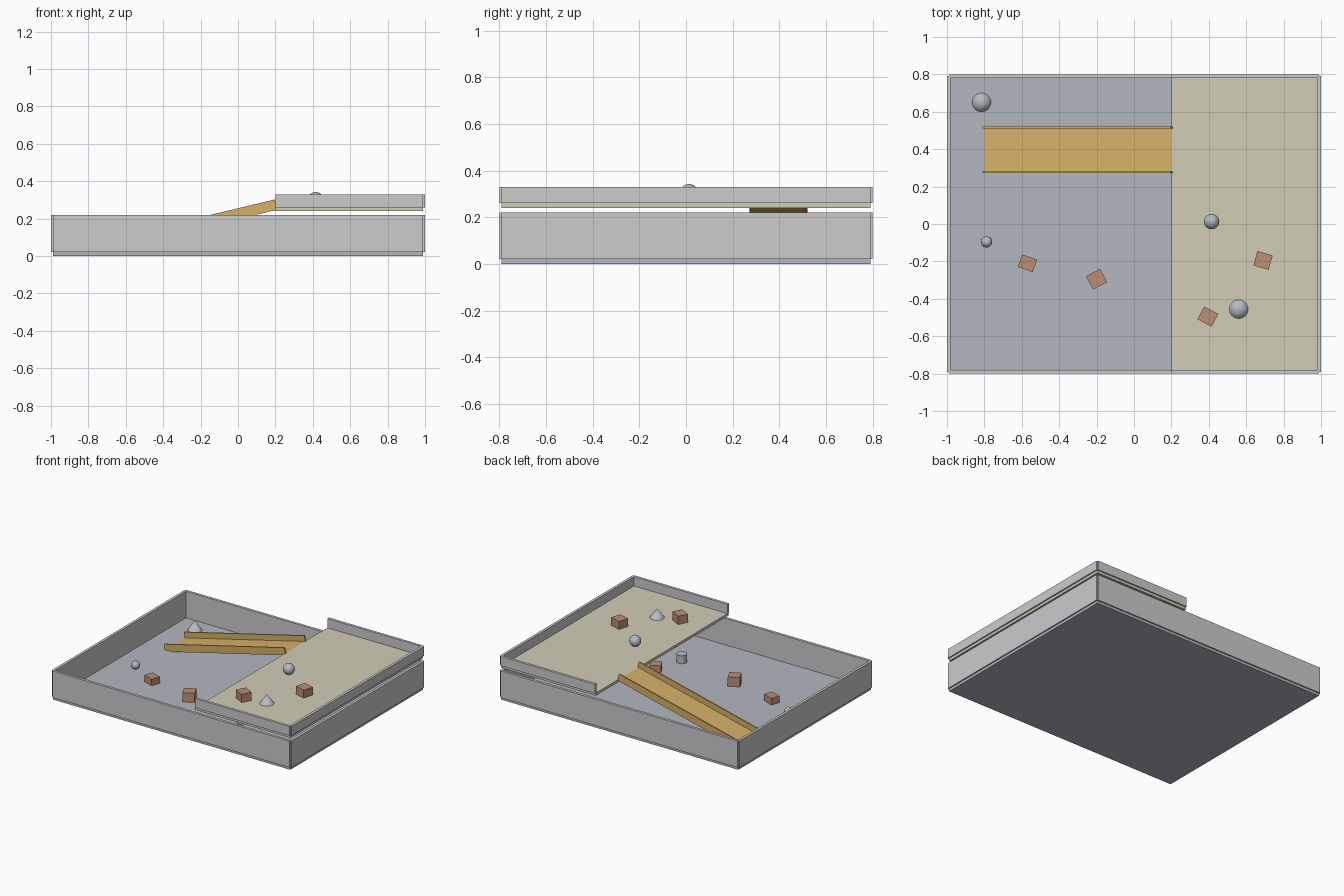
import bpy, math
from mathutils import Matrix, Vector

if "Cube" in bpy.data.objects:
    bpy.data.objects.remove(bpy.data.objects["Cube"])


def material(name, r, g, b):
    """Flat material from display values 0-255."""
    def lin(c):
        c /= 255
        return c / 12.92 if c <= 0.04045 else ((c + 0.055) / 1.055) ** 2.4
    m = bpy.data.materials.new(name)
    m.diffuse_color = (lin(r), lin(g), lin(b), 1)
    m.use_nodes = True
    m.node_tree.nodes["Principled BSDF"].inputs["Base Color"].default_value = m.diffuse_color
    return m


WALL = material("wall_grey", 204, 204, 206)
FLOOR = material("floor_blue_grey", 180, 183, 192)
DECK = material("deck_beige", 210, 205, 183)
RAMP = material("ramp_ochre", 214, 177, 105)
BRICK = material("block_brown", 187, 142, 116)
METAL = material("metal_grey", 182, 187, 195)


def finish(name, mat, smooth=False):
    ob = bpy.context.object
    ob.name = name
    ob.data.materials.append(mat)
    if smooth:
        bpy.ops.object.shade_smooth_by_angle(angle=math.radians(35))
    return ob


def box(name, mat, lo, hi, matrix=None):
    """Box between two corners, optionally placed by a matrix."""
    lo, hi = Vector(lo), Vector(hi)
    bpy.ops.mesh.primitive_cube_add(size=1)
    ob = finish(name, mat)
    ob.data.transform(Matrix.Translation((lo + hi) / 2) @ Matrix.Diagonal((*(hi - lo), 1)))
    if matrix:
        ob.matrix_world = matrix
    return ob


X, Y, T = 0.99, 0.79, 0.01        # floor half sizes, half wall thickness
DECK_X, DECK_Z = 0.2, 0.26        # deck edge and top
FLOOR_Z = 0.02

# Lower tray: floor and four walls centred on its edges
box("lower_floor", FLOOR, (-X, -Y, 0), (X, Y, FLOOR_Z))
for s, side in ((-1, "front"), (1, "back")):
    box("lower_wall_" + side, WALL, (-X, s * Y - T, FLOOR_Z), (X, s * Y + T, 0.22))
    box("deck_wall_" + side, WALL, (DECK_X, s * Y - T, DECK_Z), (X, s * Y + T, 0.33))
for s, side in ((-1, "left"), (1, "right")):
    box("lower_wall_" + side, WALL, (s * X - T, -Y, FLOOR_Z), (s * X + T, Y, 0.22))

# Raised deck, open towards the ramp
box("deck_floor", DECK, (DECK_X, -Y, 0.24), (X, Y, DECK_Z))
box("deck_wall_right", WALL, (X - T, -Y, DECK_Z), (X + T, Y, 0.33))

# Sloped ramp with two side rails
rise = DECK_Z - FLOOR_Z
place = Matrix.Translation((-0.3, 0.396, (DECK_Z + FLOOR_Z) / 2)) @ Matrix.Rotation(-math.atan(rise), 4, 'Y')
half, w = math.hypot(1, rise) / 2, 0.119
box("ramp_plate", RAMP, (-half, -w, -0.015), (half, w, 0), place)
for s, side in ((-1, "front"), (1, "back")):
    box("ramp_rail_" + side, RAMP, (-half, s * w - 0.005, -0.004),
        (half + 0.006, s * w + 0.005, 0.042), place)

# Scattered blocks: x, y, base z, length, width, height, turn
blocks = [
    (-0.57, -0.21, FLOOR_Z, 0.085, 0.07, 0.05, -20),
    (-0.2, -0.295, FLOOR_Z, 0.085, 0.08, 0.07, 27),
    (0.373, -0.172, FLOOR_Z, 0.08, 0.07, 0.05, 30),
    (0.395, -0.495, DECK_Z, 0.085, 0.077, 0.063, -28),
    (0.69, -0.195, DECK_Z, 0.085, 0.08, 0.06, -16),
]
for i, (x, y, z, l, d, h, a) in enumerate(blocks):
    box(f"block_{i + 1}", BRICK, (-l / 2, -d / 2, 0), (l / 2, d / 2, h),
        Matrix.Translation((x, y, z)) @ Matrix.Rotation(math.radians(a), 4, 'Z'))

# Balls
for i, (x, y, z, r) in enumerate([(0.415, 0.013, DECK_Z, 0.041), (-0.788, -0.096, FLOOR_Z, 0.03)]):
    bpy.ops.mesh.primitive_uv_sphere_add(segments=32, ring_count=16, radius=r, location=(x, y, z + r))
    finish(f"ball_{i + 1}", METAL, True)

# Cones
for i, (x, y, z, h) in enumerate([(-0.815, 0.65, FLOOR_Z, 0.078), (0.56, -0.455, DECK_Z, 0.066)]):
    bpy.ops.mesh.primitive_cone_add(vertices=32, radius1=0.05, depth=h, location=(x, y, z + h / 2))
    finish(f"cone_{i + 1}", METAL, True)

# Cylinder standing under the deck
bpy.ops.mesh.primitive_cylinder_add(vertices=32, radius=0.037, depth=0.06, location=(0.307, -0.388, FLOOR_Z + 0.03))
finish("cylinder", METAL, True)
